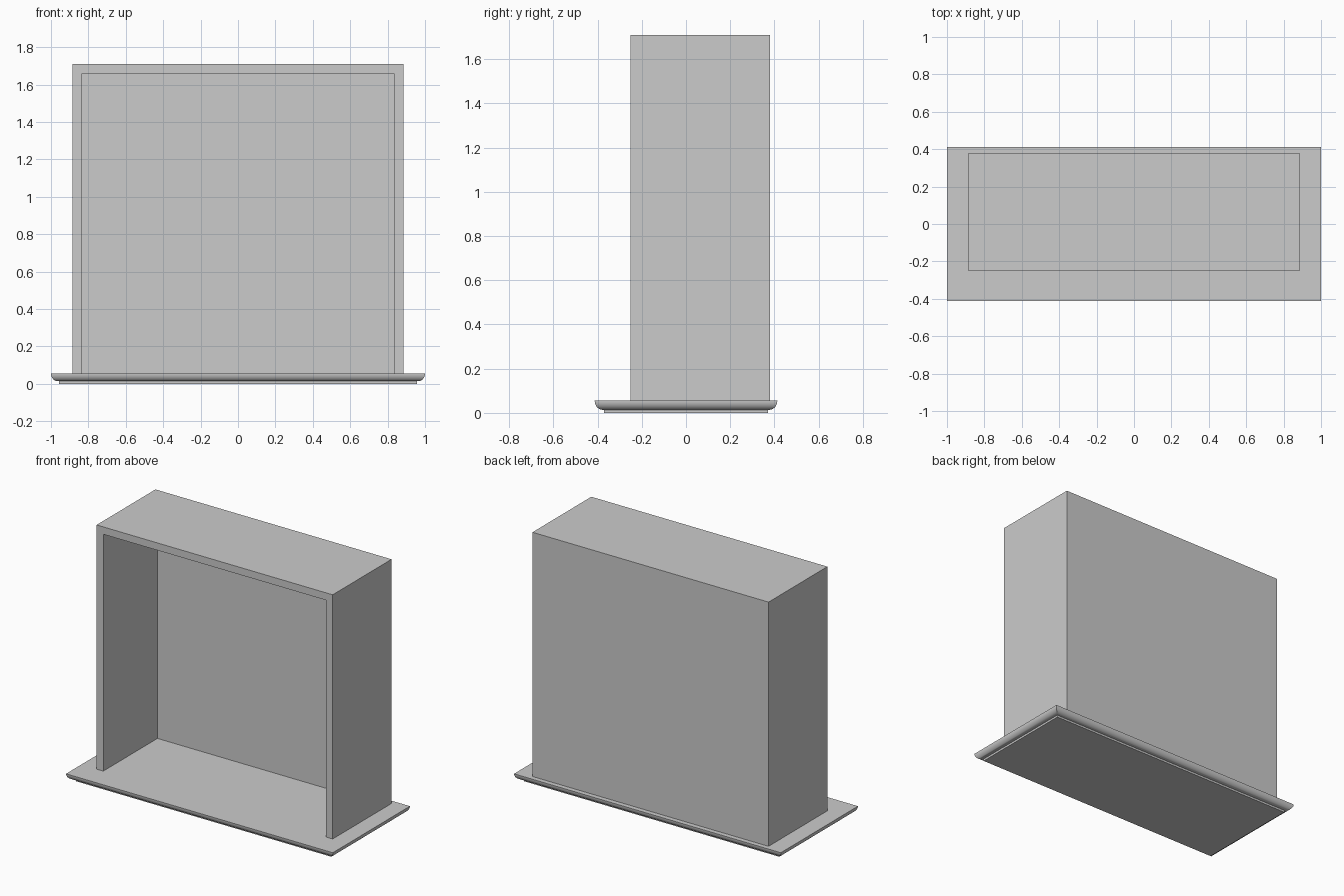
import bpy, bmesh, math

if "Cube" in bpy.data.objects:
    bpy.data.objects.remove(bpy.data.objects["Cube"])

grey = bpy.data.materials.new("plain grey")
grey.diffuse_color = (0.6, 0.6, 0.6, 1)
grey.use_nodes = True
grey.node_tree.nodes["Principled BSDF"].inputs["Base Color"].default_value = grey.diffuse_color


def make_object(name, bm):
    bmesh.ops.recalc_face_normals(bm, faces=bm.faces)
    mesh = bpy.data.meshes.new(name)
    bm.to_mesh(mesh)
    bm.free()
    mesh.materials.append(grey)
    obj = bpy.data.objects.new(name, mesh)
    bpy.context.collection.objects.link(obj)
    return obj


BASE_TOP = 0.055

# Base plate: thin foot, small step, then a rounded moulding with mitred corners
profile = [(0.043, 0.0), (0.043, 0.014)]            # (inset, height)
steps = 10
for i in range(steps + 1):
    a = math.pi / 2 * i / steps
    profile.append((0.036 * (1 - math.sin(a)), BASE_TOP - 0.041 * math.cos(a)))

bm = bmesh.new()
rings = []
for inset, z in profile:
    x, y = 1.0 - inset, 0.413 - inset
    rings.append([bm.verts.new((sx * x, sy * y, z))
                  for sx, sy in ((-1, -1), (1, -1), (1, 1), (-1, 1))])
for low, high in zip(rings, rings[1:]):
    for i in range(4):
        j = (i + 1) % 4
        bm.faces.new((low[i], low[j], high[j], high[i]))
bm.faces.new(rings[0][::-1])
bm.faces.new(rings[-1])
base = make_object("base_plate", bm)

# Cabinet shell: two sides, top and back, open at the front
W, T, H = 0.885, 0.05, 1.71
FRONT, BACK = -0.25, 0.38


def arch(bm, w, h, y):
    return [bm.verts.new((x, y, z)) for x, z in
            ((-w, BASE_TOP), (-w, h), (w, h), (w, BASE_TOP))]


bm = bmesh.new()
loops = [arch(bm, W, H, BACK), arch(bm, W, H, FRONT),
         arch(bm, W - T, H - T, FRONT), arch(bm, W - T, H - T, BACK - T)]
for a, b in zip(loops, loops[1:]):
    for i in range(3):
        bm.faces.new((a[i], a[i + 1], b[i + 1], b[i]))
bm.faces.new(loops[0])
bm.faces.new(loops[-1])
make_object("cabinet_shell", bm)

# Smooth only the rounded moulding
bpy.context.view_layer.objects.active = base
base.select_set(True)
bpy.ops.object.shade_smooth_by_angle(angle=math.radians(25))
